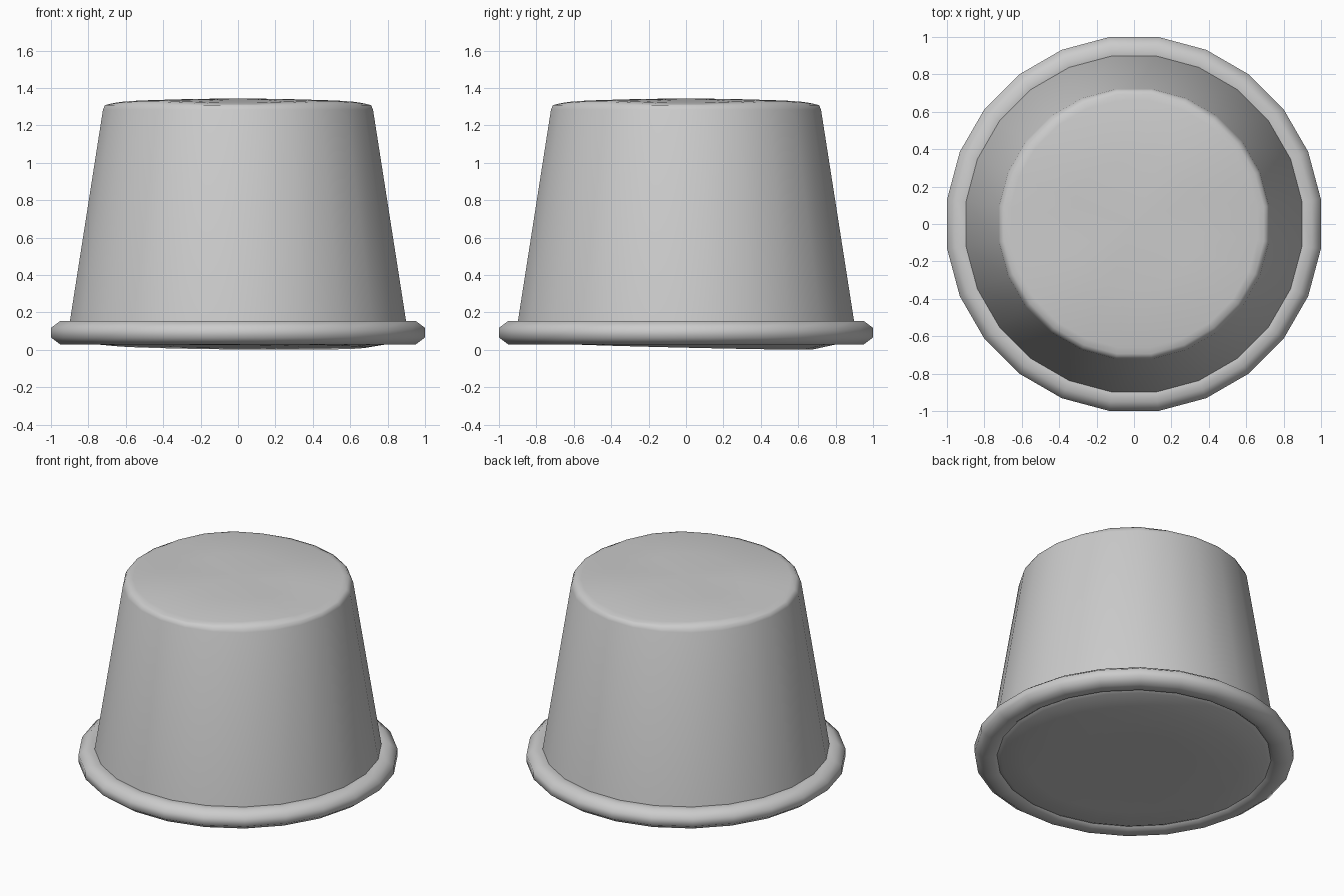
import bpy
import math

if "Cube" in bpy.data.objects:
    bpy.data.objects.remove(bpy.data.objects["Cube"])

SIDES = 24


def lathe(name, profile, closed=False, cap_start=None, cap_end=None, warp=None):
    """Revolve (radius, z) points around z, optionally capped or closed to a ring."""
    verts, faces = [], []
    for r, z in profile:
        for i in range(SIDES):
            a = 2 * math.pi * (i + 0.5) / SIDES
            verts.append((r * math.cos(a), r * math.sin(a), z))
    n = len(profile)
    for k in range(n if closed else n - 1):
        b, t = k * SIDES, ((k + 1) % n) * SIDES
        for i in range(SIDES):
            j = (i + 1) % SIDES
            faces.append((b + i, b + j, t + j, t + i))
    if cap_start is not None:
        c = len(verts)
        verts.append((0, 0, cap_start))
        faces += [(c, (i + 1) % SIDES, i) for i in range(SIDES)]
    if cap_end is not None:
        c, t = len(verts), (n - 1) * SIDES
        verts.append((0, 0, cap_end))
        faces += [(c, t + i, t + (i + 1) % SIDES) for i in range(SIDES)]
    if warp:
        verts = [warp(*v) for v in verts]
    mesh = bpy.data.meshes.new(name)
    mesh.from_pydata(verts, [], faces)
    mesh.update()
    for p in mesh.polygons:
        p.use_smooth = True
    obj = bpy.data.objects.new(name, mesh)
    bpy.context.collection.objects.link(obj)
    return obj


def uneven_ends(x, y, z):
    r = math.hypot(x, y)
    if z > 1.31:
        # gently wavy crown
        z -= 0.008 * (r / 0.7) ** 2 * math.cos(4 * math.atan2(y, x))
    elif z < 0.03:
        # slightly tilted underside
        z -= 0.017 * (0.37 * x + 0.93 * y) / 0.68
    return x, y, z


# Tapered solid body with soft edges
lathe("body", [
    (0.40, 0.017), (0.68, 0.018), (0.84, 0.036), (0.90, 0.06), (0.915, 0.10),
    (0.907, 0.15), (0.728, 1.285), (0.718, 1.308), (0.70, 1.32), (0.665, 1.327),
    (0.35, 1.339),
], cap_start=0.017, cap_end=1.345, warp=uneven_ends)

# Rounded rim: a ring with an eight-sided section
rim_profile = []
for k in range(8):
    a = 2 * math.pi * (k + 0.5) / 8
    rim_profile.append((0.924 + 0.091 * math.cos(a), 0.092 + 0.068 * math.sin(a)))
lathe("rim", rim_profile, closed=True)
